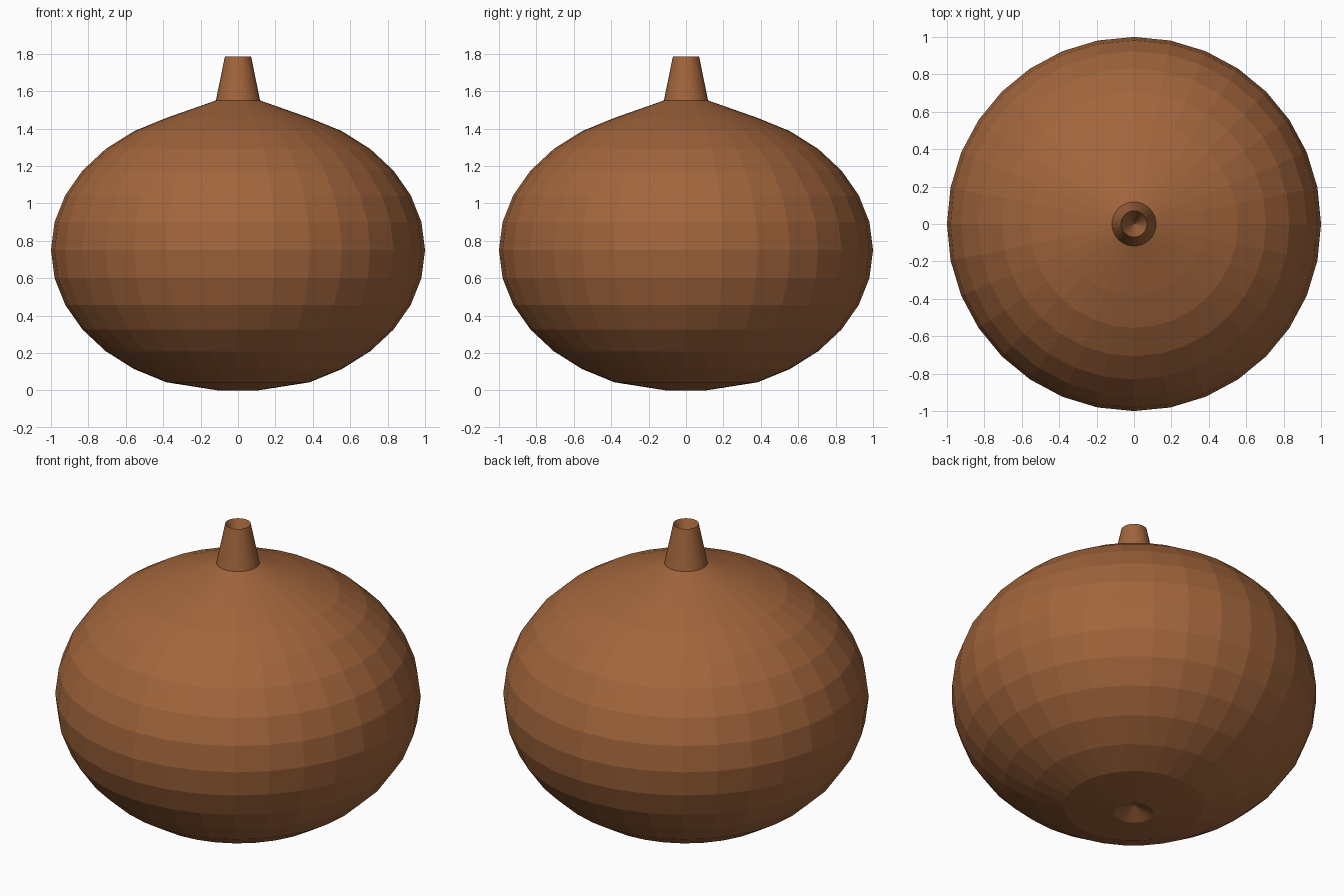
import bpy, bmesh, math

if "Cube" in bpy.data.objects:
    bpy.data.objects.remove(bpy.data.objects["Cube"])

SEG, RINGS = 32, 16
MID, HALF = 0.75, 0.765

# Profile from bottom dimple to the hollow of the neck: (radius, z)
profile = [(0, 0.05), (0.108, 0.0)]
for k in range(2, RINGS - 1):
    a = math.pi * k / RINGS
    profile.append((math.sin(a), MID - HALF * math.cos(a)))
profile += [(0.118, 1.55), (0.07, 1.785), (0, 1.62)]

# Lathe the profile into one closed faceted body
bm = bmesh.new()
rings = []
for r, z in profile:
    if r == 0:
        rings.append([bm.verts.new((0, 0, z))] * SEG)
    else:
        rings.append([bm.verts.new((r * math.cos(math.tau * i / SEG),
                                    r * math.sin(math.tau * i / SEG), z))
                      for i in range(SEG)])
for lo, hi in zip(rings, rings[1:]):
    for i in range(SEG):
        j = (i + 1) % SEG
        corners = list(dict.fromkeys((lo[i], lo[j], hi[j], hi[i])))
        bm.faces.new(corners)
bmesh.ops.recalc_face_normals(bm, faces=bm.faces[:])

mesh = bpy.data.meshes.new("gourd_pot")
bm.to_mesh(mesh)
bm.free()
pot = bpy.data.objects.new("gourd_pot", mesh)
bpy.context.collection.objects.link(pot)

# Brown clay colour
mat = bpy.data.materials.new("brown_clay")
mat.diffuse_color = (0.36, 0.13, 0.045, 1)
mat.use_nodes = True
mat.node_tree.nodes["Principled BSDF"].inputs["Base Color"].default_value = mat.diffuse_color
mesh.materials.append(mat)
